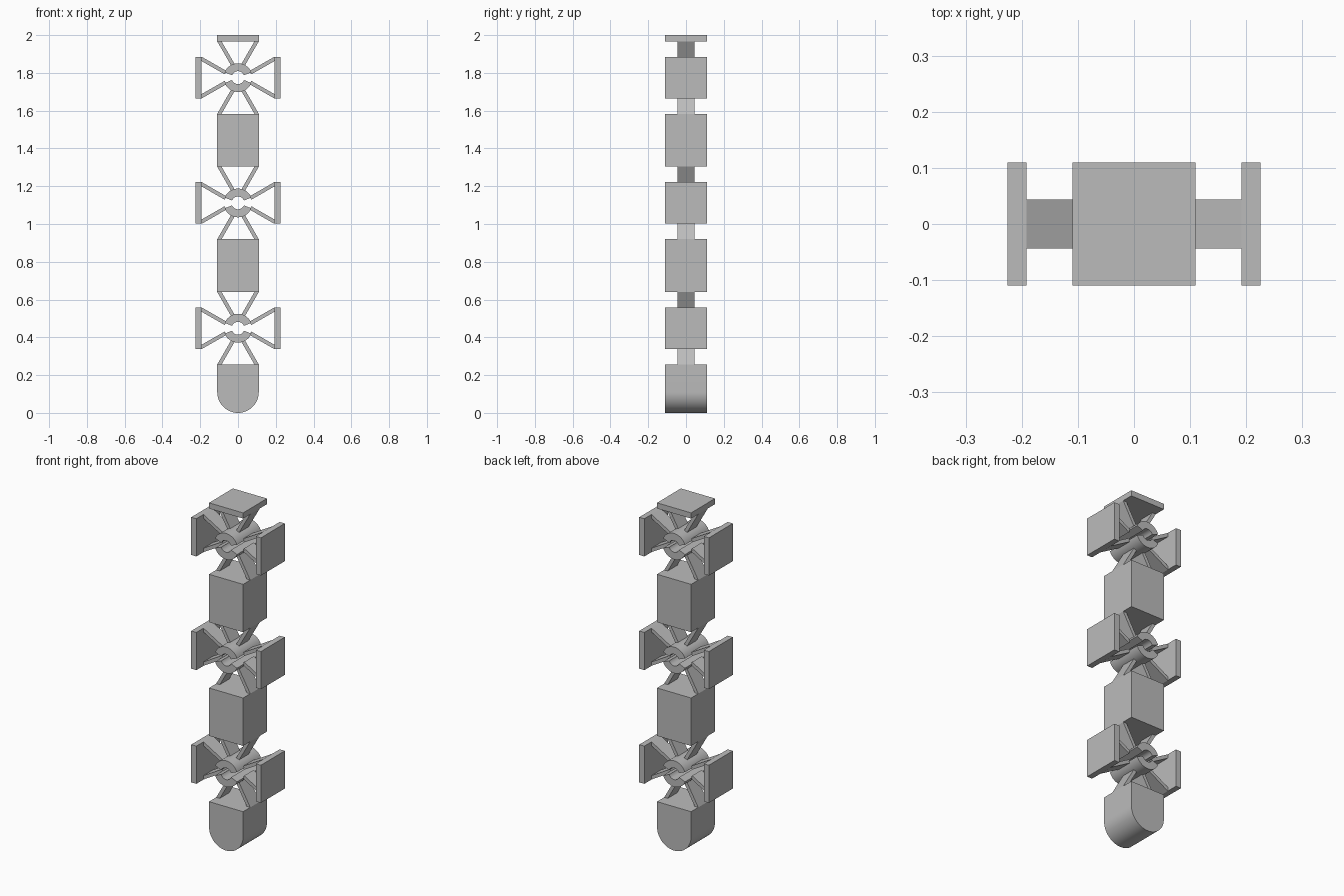
import bpy, bmesh, math
from mathutils import Vector

if "Cube" in bpy.data.objects:
    bpy.data.objects.remove(bpy.data.objects["Cube"])

grey = bpy.data.materials.new("plain grey")
grey.diffuse_color = (0.5, 0.5, 0.5, 1)
grey.use_nodes = True
grey.node_tree.nodes["Principled BSDF"].inputs["Base Color"].default_value = grey.diffuse_color

HALF = 0.11        # half width of plates and blocks
ARM = 0.044        # half depth of the arms
REACH = 0.192      # hub centre to plate or block face
HUBS = (0.448, 1.1115, 1.775)


def prism(name, outline, depth, smooth=False):
    """Extrude an x-z outline to +-depth along y."""
    bm = bmesh.new()
    face = bm.faces.new([bm.verts.new((x, -depth, z)) for x, z in outline])
    ext = bmesh.ops.extrude_face_region(bm, geom=[face])
    moved = [v for v in ext["geom"] if isinstance(v, bmesh.types.BMVert)]
    bmesh.ops.translate(bm, verts=moved, vec=(0, 2 * depth, 0))
    bmesh.ops.recalc_face_normals(bm, faces=bm.faces)
    mesh = bpy.data.meshes.new(name)
    bm.to_mesh(mesh)
    bm.free()
    mesh.materials.append(grey)
    obj = bpy.data.objects.new(name, mesh)
    bpy.context.collection.objects.link(obj)
    if smooth:
        bpy.ops.object.select_all(action='DESELECT')
        obj.select_set(True)
        bpy.context.view_layer.objects.active = obj
        bpy.ops.object.shade_smooth_by_angle(angle=math.radians(35))
    return obj


def box(name, x0, x1, z0, z1):
    return prism(name, [(x0, z0), (x1, z0), (x1, z1), (x0, z1)], HALF)


def arc(radius, start, end, steps, cz=0.0):
    return [(radius * math.cos(a), cz + radius * math.sin(a))
            for a in (math.radians(start + (end - start) * i / steps)
                      for i in range(steps + 1))]


def arm(name, corner, inward, cz):
    """Strip running from the hub to a plate corner, thickened to one side."""
    c = Vector(corner)
    d = c.normalized()
    n = Vector((-d.y, d.x))
    if n.dot(Vector(inward)) < 0:
        n = -n
    t = 0.02
    # the outer end is trimmed flush with the plate face
    face = Vector((abs(inward[1]), abs(inward[0])))
    q = c + n * t
    q += d * ((c - q).dot(face) / d.dot(face))
    pts = [d * 0.07, c, q, d * 0.07 + n * t]
    prism(name, [(p.x, cz + p.y) for p in pts], ARM)


for cz in HUBS:
    # split hub: upper and lower half rings
    for label, s in (("upper", 1), ("lower", -1)):
        ring = arc(0.076, 22, 158, 24) + arc(0.034, 158, 22, 24)
        prism(label + "_hub_ring", [(x, cz + s * z) for x, z in ring], HALF, True)
    for s in (-1, 1):
        # side plates
        box("side_plate", *sorted((s * REACH, s * 0.225)), cz - HALF, cz + HALF)
        for v in (-1, 1):
            arm("side_arm", (s * REACH, v * HALF), (0, -v), cz)
            arm("upright_arm", (s * HALF, v * REACH), (-s, 0), cz)

# blocks between the hubs
for low, high in zip(HUBS, HUBS[1:]):
    box("link_block", -HALF, HALF, low + REACH, high - REACH)

# top plate
box("top_plate", -HALF, HALF, HUBS[-1] + REACH, 2.0)

# rounded foot block
foot = arc(HALF, 180, 360, 32, HALF) + [(HALF, HUBS[0] - REACH), (-HALF, HUBS[0] - REACH)]
prism("rounded_foot", foot, HALF, True)
